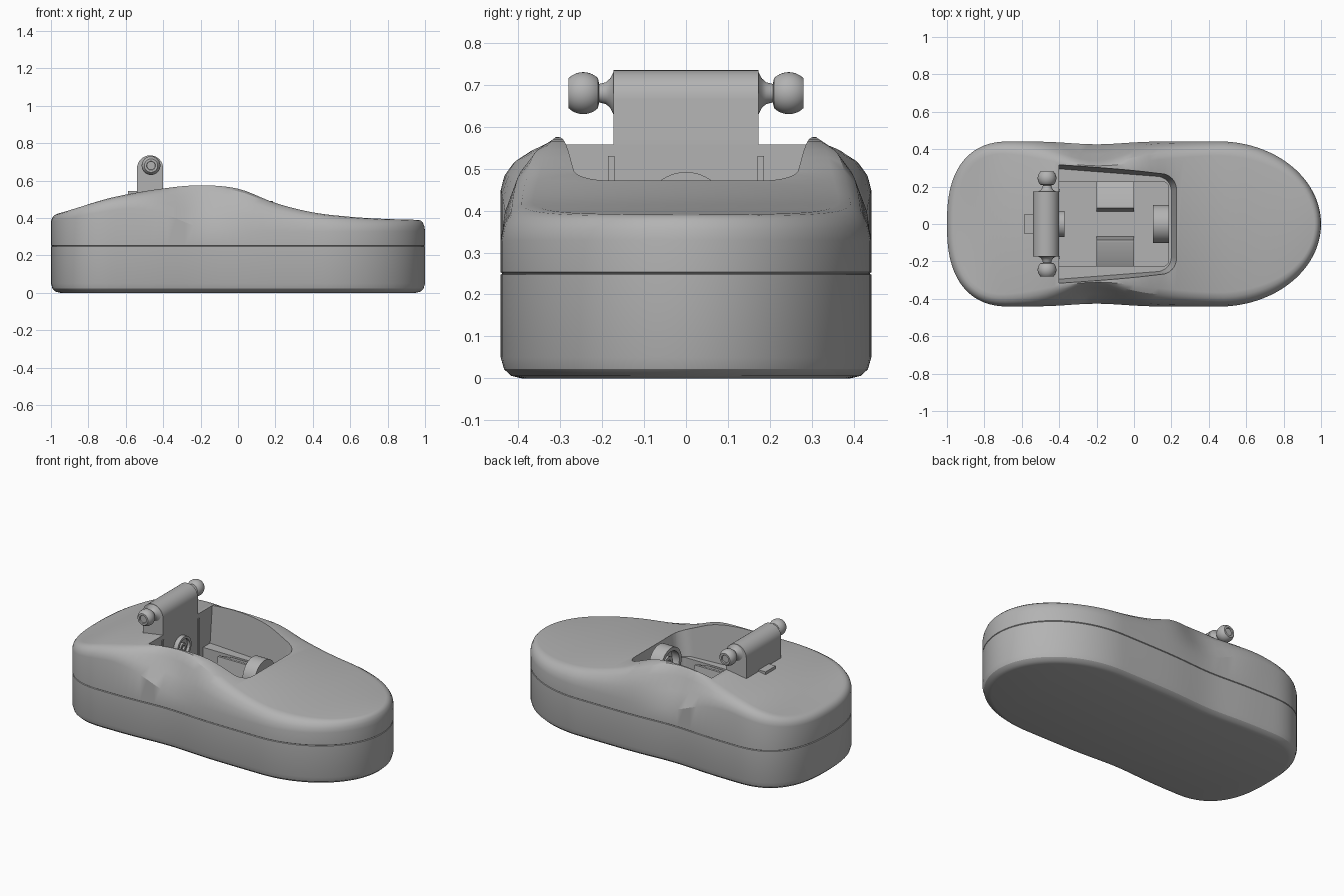
import bpy, bmesh, math
from mathutils import Matrix, Vector

old = bpy.data.objects.get("Cube")
if old:
    bpy.data.objects.remove(old)

grey = bpy.data.materials.new("plain grey")
grey.use_nodes = True
grey.diffuse_color = (0.45, 0.45, 0.45, 1)
grey.node_tree.nodes["Principled BSDF"].inputs["Base Color"].default_value = (0.45, 0.45, 0.45, 1)


def finish(name, bm, angle=30):
    bmesh.ops.recalc_face_normals(bm, faces=bm.faces)
    mesh = bpy.data.meshes.new(name)
    bm.to_mesh(mesh)
    bm.free()
    mesh.materials.append(grey)
    ob = bpy.data.objects.new(name, mesh)
    bpy.context.collection.objects.link(ob)
    activate(ob)
    bpy.ops.object.shade_smooth_by_angle(angle=math.radians(angle))
    return ob


def activate(ob):
    bpy.ops.object.select_all(action='DESELECT')
    ob.select_set(True)
    bpy.context.view_layer.objects.active = ob


def curve(x, keys):
    """Smooth interpolation through (x, value) keys."""
    if x <= keys[0][0]:
        return keys[0][1]
    for i in range(len(keys) - 1):
        (x0, v0), (x1, v1) = keys[i], keys[i + 1]
        if x <= x1:
            a, b = keys[max(i - 1, 0)], keys[min(i + 2, len(keys) - 1)]
            h, t = x1 - x0, (x - x0) / (x1 - x0)
            m0, m1 = (v1 - a[1]) / (x1 - a[0]) * h, (b[1] - v0) / (b[0] - x0) * h
            return ((2*t**3 - 3*t*t + 1) * v0 + (t**3 - 2*t*t + t) * m0
                    + (3*t*t - 2*t**3) * v1 + (t**3 - t*t) * m1)
    return keys[-1][1]


def prism(name, pts, vec):
    """Flat polygon extruded along vec."""
    bm = bmesh.new()
    face = bm.faces.new([bm.verts.new(p) for p in pts])
    res = bmesh.ops.extrude_face_region(bm, geom=[face])
    bmesh.ops.translate(bm, vec=vec, verts=[v for v in res["geom"] if isinstance(v, bmesh.types.BMVert)])
    return finish(name, bm)


def box(name, x0, x1, y0, y1, z0, z1):
    return prism(name, [(x0, y0, z0), (x1, y0, z0), (x1, y1, z0), (x0, y1, z0)], (0, 0, z1 - z0))


def lathe(name, profile, origin, axis, n=40):
    """Closed (radius, height) profile turned about an axis."""
    bm = bmesh.new()
    rings = [[bm.verts.new((r * math.cos(k * math.tau / n), r * math.sin(k * math.tau / n), h))
              for k in range(n)] for r, h in profile]
    for a, b in zip(rings, rings[1:]):
        for k in range(n):
            j = (k + 1) % n
            bm.faces.new((a[k], a[j], b[j], b[k]))
    bm.faces.new(rings[0])
    bm.faces.new(rings[-1])
    rot = Vector((0, 0, 1)).rotation_difference(Vector(axis)).to_matrix().to_4x4()
    bm.transform(Matrix.Translation(origin) @ rot)
    return finish(name, bm)


def cut(target, cutter):
    cutter.hide_render = True
    activate(target)
    mod = target.modifiers.new("cut", 'BOOLEAN')
    mod.operation, mod.solver, mod.object = 'DIFFERENCE', 'EXACT', cutter
    bpy.ops.object.modifier_apply(modifier=mod.name)
    bpy.data.objects.remove(cutter)


# Shoe body: half outline from toe to heel, mirrored into a closed loop
TOP = [(-1, .425), (-.8, .48), (-.6, .525), (-.4, .557), (-.2, .575), (0, .555),
       (.2, .48), (.4, .43), (.6, .408), (.8, .396), (1, .39)]
SHOULDER = [(-1, .38), (-.6, .45), (-.42, .43), (-.2, .35), (.05, .33), (1, .33)]
INSET = [(-1, .05), (-.65, .07), (-.4, .105), (-.15, .115), (.1, .1), (.35, .08), (.7, .07), (1, .035)]
half = []
for k in range(25):
    a = k / 24 * math.pi / 2
    half.append((.45 + .55 * math.cos(a), .442 * math.sin(a)))
for k in range(1, 24):
    half.append((.45 - 1.1 * k / 24, .442))
for k in range(25):
    a = math.pi / 2 * (1 - k / 24)
    half.append((-.65 - .35 * math.cos(a) ** .8, .442 * math.sin(a) ** .8))
half = [(x, y - .016 * math.exp(-((x + .2) / .2) ** 2)) for x, y in half]
half[0], half[-1] = (1, 0), (-1, 0)
loop = half + [(x, -y) for x, y in half[-2:0:-1]]
n = len(loop)
normals = []
for i in range(n):
    p, q = Vector(loop[i - 1]), Vector(loop[(i + 1) % n])
    d = (q - p).normalized()
    normals.append(Vector((d.y, -d.x)))


def body_section(x):
    """(inset, height) steps from the sole to the top rim."""
    steps = [(.05, 0), (.025, .006), (.008, .022), (0, .05), (0, .247), (.004, .25), (0, .253)]
    s, t, w = curve(x, SHOULDER), curve(x, TOP), curve(x, INSET)
    waist = math.exp(-((x + .22) / .2) ** 2)
    for f, g in ((0, 0), (.1, .42), (.34, .76), (.65, .94), (1, 1)):
        f2 = f + waist * (g ** .8 - f) * .9
        steps.append((w * f2, s + (t - s) * g))
    return steps


bm = bmesh.new()
cols = []
for (x, y), nv in zip(loop, normals):
    cols.append([bm.verts.new((x - nv.x * w, y - nv.y * w, z)) for w, z in body_section(x)])
for i in range(n):
    a, b = cols[i], cols[(i + 1) % n]
    for k in range(len(a) - 1):
        bm.faces.new((a[k], b[k], b[k + 1], a[k + 1]))
bm.faces.new([c[0] for c in cols])
m = len(half) - 1
for i in range(m):
    quad = [cols[i][-1], cols[i + 1][-1], cols[-i - 1][-1], cols[(-i) % n][-1]]
    bm.faces.new(list(dict.fromkeys(quad)))
body = finish("shoe_body", bm)


# Foot opening with tapered walls, then a deeper floor recess
def opening(name, x1, back, front, r, z0, z1, flare):
    side = [(-.4, back)]
    for k in range(9):
        a = math.pi / 2 * (1 - k / 8)
        side.append((x1 - r + r * math.cos(a), front - r + r * math.sin(a)))
    pts = side + [(x, -y) for x, y in reversed(side)]
    bm = bmesh.new()
    low = [bm.verts.new((x, y, z0)) for x, y in pts]
    high = [bm.verts.new((-.4 + (x + .4) * flare, y * flare, z1)) for x, y in pts]
    bm.faces.new(low)
    bm.faces.new(high)
    for i in range(len(pts)):
        j = (i + 1) % len(pts)
        bm.faces.new((low[i], low[j], high[j], high[i]))
    return finish(name, bm)


cut(body, opening("opening_cutter", .2, .295, .255, .08, .33, .8, 1.15))
cut(body, opening("recess_cutter", .185, .225, .225, .03, .25, .36, 1))
activate(body)
bpy.ops.object.shade_smooth_by_angle(angle=math.radians(30))

# Ankle post with a rounded top and a locking tab behind it
arc = [(-.47 + .07 * math.cos(k * math.pi / 16), -.173, .665 + .07 * math.sin(k * math.pi / 16))
       for k in range(17)]
prism("ankle_post", [(-.4, -.173, .26)] + arc + [(-.54, -.173, .26)], (0, .346, 0))
box("post_tab", -.588, -.53, -.05, .05, .4, .545)

# Ball joints, side lugs and floor ramps on both sides
ball = [(.05, -.01), (.05, 0), (.035, .008), (.026, .018), (.022, .034)]
for k in range(15):
    h = -.035 + .07 * k / 14
    ball.append((math.sqrt(.05 ** 2 - h * h), .072 + h))
ball += [(.024, .107), (.022, .1), (.004, .1)]
for s, side in ((1, "left"), (-1, "right")):
    lathe(side + "_ball_joint", ball, (-.465, s * .173, .68), (0, s, 0))
    box(side + "_post_lug", -.45, -.395, min(s * .17, s * .186), max(s * .17, s * .186), .3, .53)
    prism(side + "_floor_ramp", [(-.2, s * .065, .24), (-.2, s * .085, .38), (-.2, s * .1, .38),
                                 (-.2, s * .225, .32), (-.2, s * .225, .24)], (.2, 0, 0))


# Pivot rings at the toe end of the opening and on the post
def pivot(name, x, z, r, depth, d):
    prof = [(r, 0), (r, depth), (r * .78, depth), (r * .78, depth * .4),
            (r * .4, depth * .4), (r * .4, depth * .8), (r * .2, depth * .8), (r * .2, depth * .4)]
    lathe(name, prof, (x, 0, z), (d, 0, 0))


pivot("toe_pivot_ring", .187, .39, .102, .085, -1)
pivot("post_pivot_ring", -.402, .42, .07, .03, 1)
